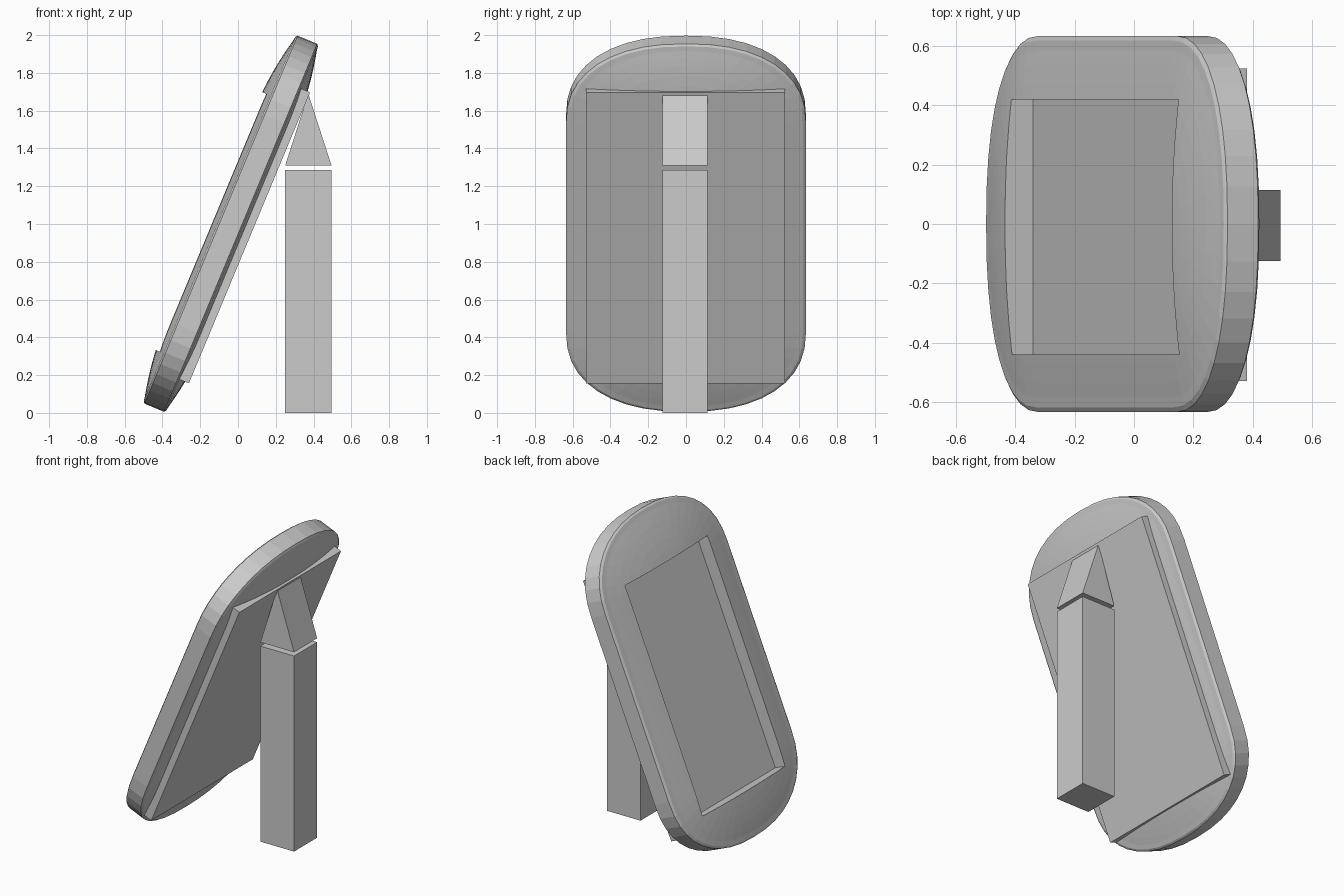
import bpy, bmesh
from math import radians, pi, cos, sin

if "Cube" in bpy.data.objects:
    bpy.data.objects.remove(bpy.data.objects["Cube"])

TILT = radians(22.6)


def make_object(name, bm, tilted=False):
    bmesh.ops.recalc_face_normals(bm, faces=bm.faces)
    mesh = bpy.data.meshes.new(name)
    bm.to_mesh(mesh)
    bm.free()
    obj = bpy.data.objects.new(name, mesh)
    bpy.context.collection.objects.link(obj)
    if tilted:
        obj.rotation_euler = (0, TILT, 0)
    return obj


def prism(name, profile, y0, y1, tilted=False):
    """Extrude an x-z profile from y0 to y1."""
    bm = bmesh.new()
    face = bm.faces.new([bm.verts.new((x, y0, z)) for x, z in profile])
    new = bmesh.ops.extrude_face_region(bm, geom=[face])["geom"]
    verts = [v for v in new if isinstance(v, bmesh.types.BMVert)]
    bmesh.ops.translate(bm, verts=verts, vec=(0, y1 - y0, 0))
    return make_object(name, bm, tilted)


def rect(x0, x1, z0, z1):
    return [(x0, z0), (x1, z0), (x1, z1), (x0, z1)]


# Frame: rounded outline, straight rim, shallow dome on both faces
N = 10                       # segments per corner
HALF_W, END, STRAIGHT = 0.635, 0.455, 0.60
MID_X, MID_Z = -0.42, 0.91
EXP = 2 / 2.3                # superellipse ends


def outline(s):
    pts = []
    for end in (1, -1):
        for i in range(2 * N + 1):
            a = pi * i / (2 * N)
            c, sn = cos(a), max(sin(a), 0)
            y = HALF_W * s * (abs(c) ** EXP) * (1 if c > 0 else -1)
            z = STRAIGHT + END * s * sn ** EXP
            pts.append((end * y, MID_Z + end * z))
    return pts


rings = [(1, 0.056), (0.975, 0.065)]
rings += [(s, 0.06 + 0.058 * (1 - s * s)) for s in (0.92, 0.84, 0.74, 0.63, 0.5, 0.36, 0.2)]
levels = [(s, -h) for s, h in reversed(rings)] + rings

bm = bmesh.new()
loops = [[bm.verts.new((MID_X + h, y, z)) for y, z in outline(s)] for s, h in levels]
for a, b in zip(loops, loops[1:]):
    for i in range(len(a)):
        j = (i + 1) % len(a)
        bm.faces.new((a[i], a[j], b[j], b[i]))
bm.faces.new(loops[0])
bm.faces.new(loops[-1])
frame = make_object("frame", bm, True)

# Picture recess cut into the front
cutter = prism("recess_cutter", rect(-0.8, -0.428, 0.14, 1.617), -0.44, 0.42, True)
cutter.hide_render = True
cut = frame.modifiers.new("recess", "BOOLEAN")
cut.operation = "DIFFERENCE"
cut.solver = "EXACT"
cut.object = cutter
bpy.context.view_layer.objects.active = frame
bpy.ops.object.modifier_apply(modifier=cut.name)
bpy.data.objects.remove(cutter)

# Back plate
prism("back_plate", rect(-0.37, -0.30, 0.045, 1.713), -0.53, 0.525, True)

# Stand: square post with a wedge head above a small gap
prism("stand_post", rect(0.25, 0.495, 0, 1.285), -0.125, 0.115)
prism("stand_wedge", [(0.25, 1.31), (0.495, 1.31), (0.372, 1.69)], -0.125, 0.115)
